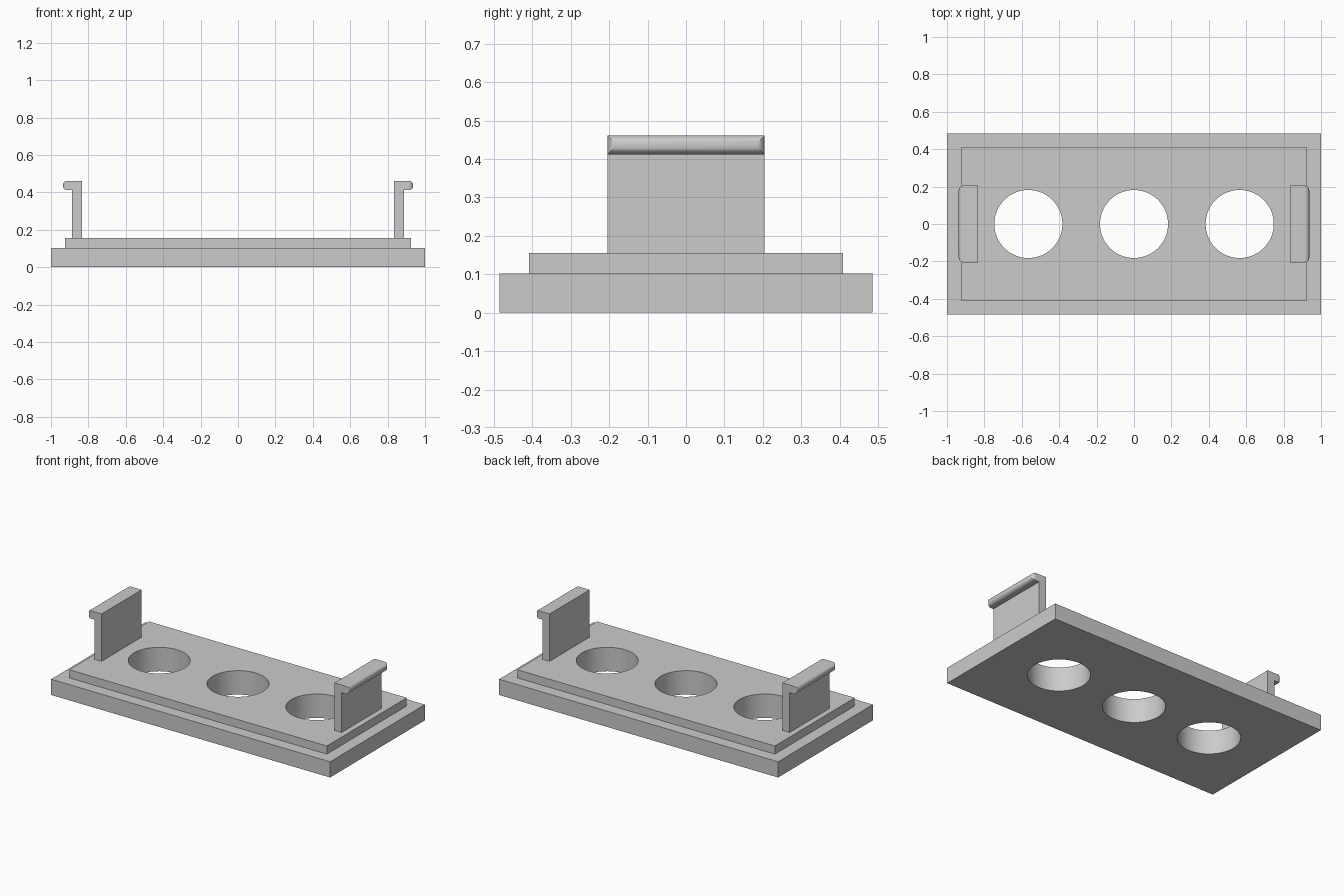
import bpy
import bmesh
from math import radians
from mathutils import Matrix

if "Cube" in bpy.data.objects:
    bpy.data.objects.remove(bpy.data.objects["Cube"], do_unlink=True)

grey = bpy.data.materials.new("plain grey")
grey.use_nodes = True
colour = (0.6, 0.6, 0.6, 1)
grey.diffuse_color = colour
grey.node_tree.nodes["Principled BSDF"].inputs["Base Color"].default_value = colour


def finish(bm, name):
    bmesh.ops.recalc_face_normals(bm, faces=bm.faces)
    mesh = bpy.data.meshes.new(name)
    bm.to_mesh(mesh)
    bm.free()
    mesh.materials.append(grey)
    obj = bpy.data.objects.new(name, mesh)
    bpy.context.collection.objects.link(obj)
    return obj


def activate(obj):
    bpy.ops.object.select_all(action="DESELECT")
    obj.select_set(True)
    bpy.context.view_layer.objects.active = obj


# Stepped base: a slab whose top is inset and raised
HALF_DEPTH, SLAB_TOP, STEP_TOP = 0.485, 0.102, 0.155
bm = bmesh.new()
bmesh.ops.create_cube(bm, size=1, matrix=Matrix.Translation((0, 0, SLAB_TOP / 2))
                      @ Matrix.Diagonal((2, 2 * HALF_DEPTH, SLAB_TOP, 1)))
top = max(bm.faces, key=lambda f: f.calc_center_median().z)
bmesh.ops.inset_region(bm, faces=[top], thickness=0.108)
raised = bmesh.ops.extrude_discrete_faces(bm, faces=[top])["faces"][0]
bmesh.ops.translate(bm, verts=raised.verts, vec=(0, 0, STEP_TOP - SLAB_TOP))
base = finish(bm, "stepped_base")

# Three round through-holes
bm = bmesh.new()
for x in (-0.565, 0, 0.565):
    bmesh.ops.create_cone(bm, cap_ends=True, segments=64, radius1=0.182, radius2=0.182,
                          depth=1, matrix=Matrix.Translation((x, 0, 0)))
cutter = finish(bm, "hole_cutter")
cutter.hide_render = True
cut = base.modifiers.new("holes", "BOOLEAN")
cut.operation = "DIFFERENCE"
cut.solver = "EXACT"
cut.object = cutter
activate(base)
bpy.ops.object.modifier_apply(modifier=cut.name)
bpy.data.objects.remove(cutter, do_unlink=True)
bpy.ops.object.shade_smooth_by_angle(angle=radians(30))


# Upright clips with a rounded outward lip
def clip(name, side):
    half = 0.205
    inner, outer, tip = 0.835, 0.887, 0.937
    foot, under, head = STEP_TOP, 0.412, 0.462
    profile = [(inner, foot), (outer, foot), (outer, under),
               (tip, under), (tip, head), (inner, head)]
    bm = bmesh.new()
    face = bm.faces.new([bm.verts.new((side * x, -half, z)) for x, z in profile])
    swept = bmesh.ops.extrude_face_region(bm, geom=[face])["geom"]
    bmesh.ops.translate(bm, vec=(0, 2 * half, 0),
                        verts=[v for v in swept if isinstance(v, bmesh.types.BMVert)])
    nose = max(bm.faces, key=lambda f: side * f.calc_center_median().x)
    bmesh.ops.bevel(bm, geom=list(nose.edges), offset=0.0245, segments=8,
                    profile=0.5, affect="EDGES", clamp_overlap=True)
    activate(finish(bm, name))
    bpy.ops.object.shade_smooth_by_angle(angle=radians(30))


clip("left_clip", 1)
clip("right_clip", -1)
